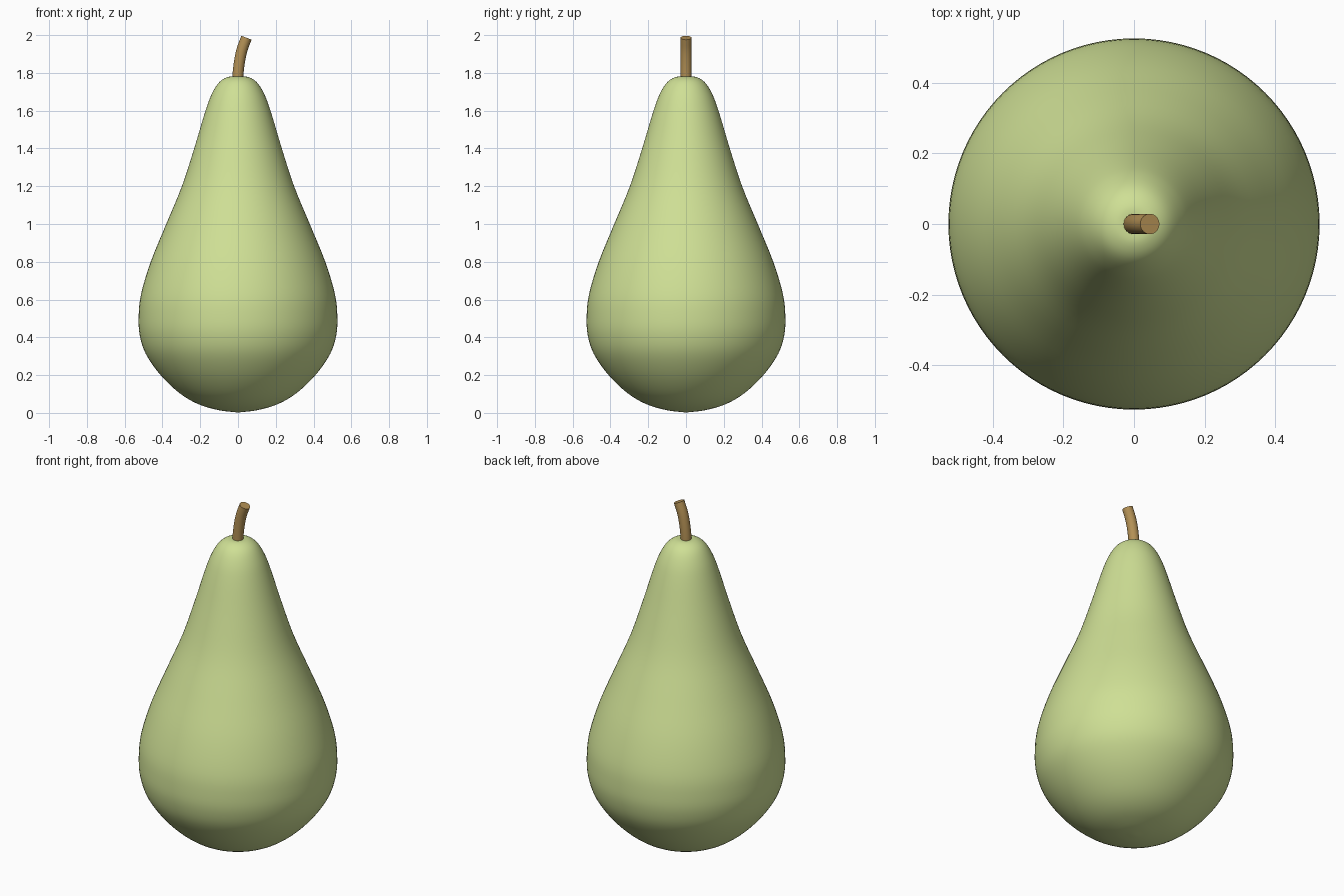
import bpy, bmesh, math
from mathutils import Vector

if "Cube" in bpy.data.objects:
    bpy.data.objects.remove(bpy.data.objects["Cube"])


def material(name, color):
    m = bpy.data.materials.new(name)
    m.diffuse_color = color
    m.use_nodes = True
    m.node_tree.nodes["Principled BSDF"].inputs["Base Color"].default_value = m.diffuse_color
    return m


def smooth_path(pts, steps):
    """Catmull-Rom curve through the points."""
    p = [Vector(q) for q in pts]
    p = [2 * p[0] - p[1]] + p + [2 * p[-1] - p[-2]]
    out = []
    for a, b, c, d in zip(p, p[1:], p[2:], p[3:]):
        for i in range(steps):
            t = i / steps
            out.append(0.5 * (2 * b + (c - a) * t + (2 * a - 5 * b + 4 * c - d) * t * t
                              + (3 * b - a - 3 * c + d) * t ** 3))
    return out + [p[-2]]


def ring_object(name, rings, mat):
    """Skin a list of vertex rings and cap both ends."""
    bm = bmesh.new()
    loops = [[bm.verts.new(co) for co in ring] for ring in rings]
    n = len(loops[0])
    for a, b in zip(loops, loops[1:]):
        for i in range(n):
            j = (i + 1) % n
            bm.faces.new((a[i], a[j], b[j], b[i]))
    bm.faces.new(loops[0][::-1])
    bm.faces.new(loops[-1])
    bmesh.ops.recalc_face_normals(bm, faces=bm.faces)
    mesh = bpy.data.meshes.new(name)
    bm.to_mesh(mesh)
    bm.free()
    ob = bpy.data.objects.new(name, mesh)
    bpy.context.collection.objects.link(ob)
    mesh.materials.append(mat)
    bpy.ops.object.select_all(action='DESELECT')
    ob.select_set(True)
    bpy.context.view_layer.objects.active = ob
    bpy.ops.object.shade_smooth_by_angle(angle=math.radians(40))
    return ob


def angles(n):
    return [2 * math.pi * i / n for i in range(n)]


# Fruit body: lathed profile (radius, height)
profile = [(0.01, 0.003), (0.1, 0.014), (0.21, 0.046), (0.31, 0.105), (0.41, 0.2),
           (0.487, 0.31), (0.52, 0.41), (0.526, 0.51), (0.513, 0.63), (0.462, 0.8),
           (0.38, 1.0), (0.297, 1.2), (0.232, 1.4), (0.172, 1.6), (0.138, 1.69),
           (0.1, 1.75), (0.055, 1.778), (0.01, 1.78)]
rings = [[(r * math.cos(a), r * math.sin(a), z) for a in angles(96)]
         for r, z in smooth_path(profile, 4)]
ring_object("fruit_body", rings, material("green_skin", (0.62, 0.74, 0.30, 1)))

# Stem: round tube bending towards +x, with a slanted flat end
path = smooth_path([(0.0, 1.74), (0.0, 1.79), (0.008, 1.86), (0.022, 1.925), (0.045, 1.986)], 4)
stem_rings = []
for i, p in enumerate(path):
    t = (path[min(i + 1, len(path) - 1)] - path[max(i - 1, 0)]).normalized()
    stem_rings.append([(p.x + 0.029 * math.cos(a) * t.y, 0.029 * math.sin(a),
                        p.y - 0.029 * math.cos(a) * t.x) for a in angles(32)])
ring_object("stem", stem_rings, material("brown_stem", (0.45, 0.28, 0.09, 1)))
